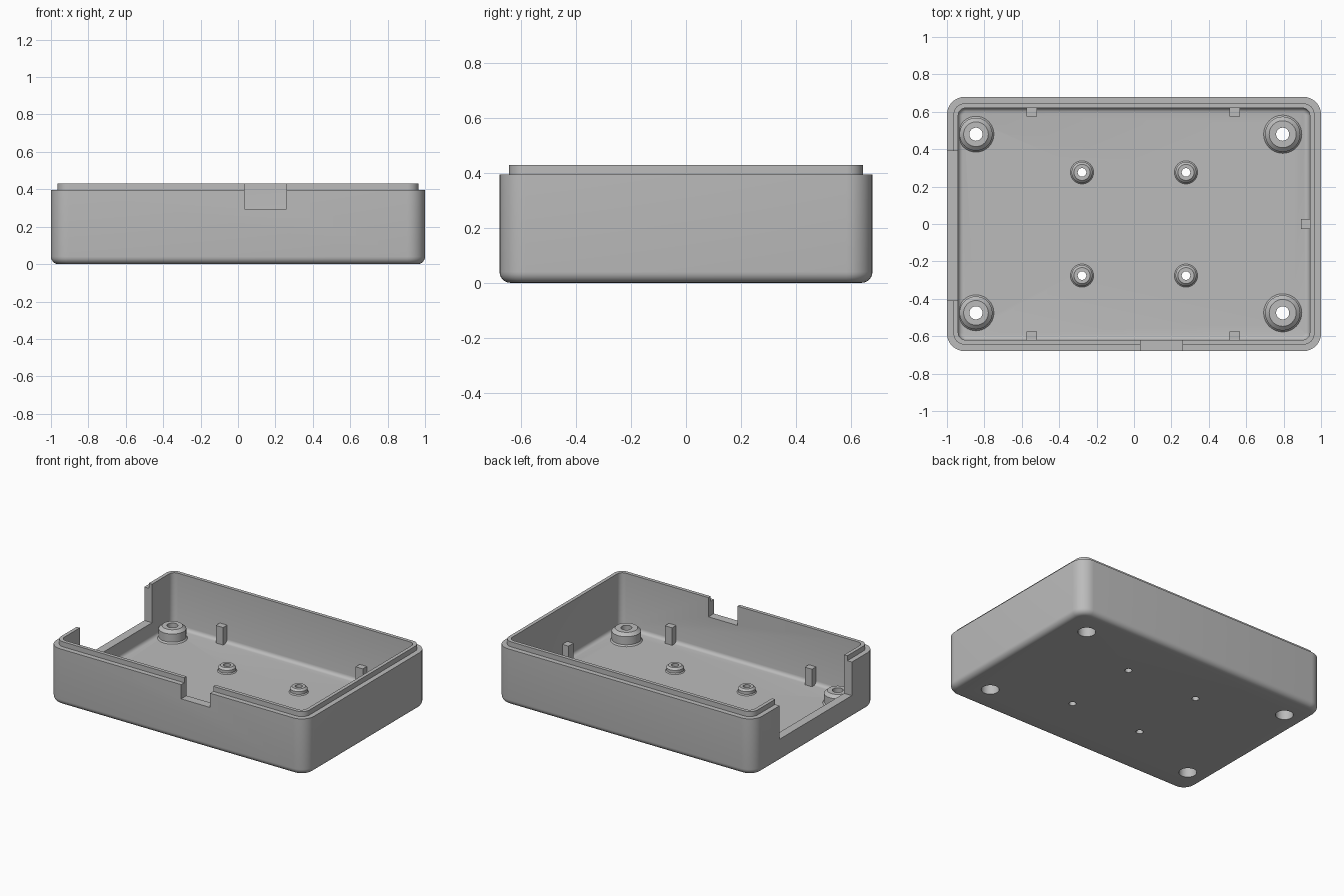
import bpy, bmesh, math
from mathutils import Matrix, Vector

if "Cube" in bpy.data.objects:
    bpy.data.objects.remove(bpy.data.objects["Cube"], do_unlink=True)

HALF_X, HALF_Y, FLOOR = 1.0, 0.68, 0.045

grey = bpy.data.materials.new("plain grey")
grey.use_nodes = True
grey.diffuse_color = (0.5, 0.5, 0.5, 1)
grey.node_tree.nodes["Principled BSDF"].inputs["Base Color"].default_value = (0.5, 0.5, 0.5, 1)


def make(name, bm):
    bmesh.ops.recalc_face_normals(bm, faces=bm.faces)
    mesh = bpy.data.meshes.new(name)
    bm.to_mesh(mesh)
    bm.free()
    mesh.materials.append(grey)
    obj = bpy.data.objects.new(name, mesh)
    bpy.context.collection.objects.link(obj)
    return obj


def smooth(obj):
    bpy.ops.object.select_all(action="DESELECT")
    obj.select_set(True)
    bpy.context.view_layer.objects.active = obj
    bpy.ops.object.shade_smooth_by_angle(angle=math.radians(35))


def rounded_ring(bm, inset, z, radius, steps=8):
    """One rounded rectangle of vertices."""
    ring = []
    cx, cy = HALF_X - inset - radius, HALF_Y - inset - radius
    for quarter, (sx, sy) in enumerate([(1, 1), (-1, 1), (-1, -1), (1, -1)]):
        for i in range(steps + 1):
            a = math.pi / 2 * (quarter + i / steps)
            ring.append(bm.verts.new((sx * cx + radius * math.cos(a),
                                      sy * cy + radius * math.sin(a), z)))
    return ring


def bridge(bm, a, b, closed=True):
    n = len(a)
    for i in range(n):
        bm.faces.new((a[i], a[(i + 1) % n], b[(i + 1) % n], b[i]))


def add_box(bm, x0, x1, y0, y1, z0, z1):
    size = Vector((x1 - x0, y1 - y0, z1 - z0))
    mid = Vector((x0 + x1, y0 + y1, z0 + z1)) / 2
    bmesh.ops.create_cube(bm, size=1, matrix=Matrix.Translation(mid) @ Matrix.Diagonal(size).to_4x4())


def add_cylinder(bm, x, y, r, z0, z1):
    bmesh.ops.create_cone(bm, cap_ends=True, segments=40, radius1=r, radius2=r, depth=z1 - z0,
                          matrix=Matrix.Translation((x, y, (z0 + z1) / 2)))


def lathe(name, x, y, profile, segments=40):
    bm = bmesh.new()
    rings = [[bm.verts.new((x + r * math.cos(math.tau * i / segments),
                            y + r * math.sin(math.tau * i / segments), z))
              for i in range(segments)] for r, z in profile]
    for a, b in zip(rings, rings[1:]):
        bridge(bm, a, b)
    smooth(make(name, bm))


# Tray shell: rounded base, stepped rim with lip, filleted inner floor
bm = bmesh.new()
EDGE, FILLET, WALL = 0.04, 0.025, 0.06
sections = []
for i in range(7):
    a = math.pi / 2 * i / 6
    inset = EDGE * (1 - math.sin(a))
    sections.append((inset, EDGE * (1 - math.cos(a)), 0.095 - inset))
sections += [(0, 0.395, 0.095), (0.035, 0.395, 0.06), (0.035, 0.43, 0.06), (WALL, 0.43, 0.04)]
for i in range(5):
    a = math.pi / 2 * i / 4
    inset = FILLET * (1 - math.cos(a))
    sections.append((WALL + inset, FLOOR + FILLET * (1 - math.sin(a)), 0.04 - inset))
rings = [rounded_ring(bm, *s) for s in sections]
for a, b in zip(rings, rings[1:]):
    bridge(bm, a, b)
bm.faces.new(rings[0])
bm.faces.new(rings[-1])
shell = make("tray_shell", bm)

# Openings: side and front notches, screw holes through the floor
corner_bosses = [(-0.845, 0.48, 0.088), (-0.845, -0.475, 0.088),
                 (0.795, 0.48, 0.094), (0.795, -0.475, 0.094)]
board_bosses = [(sx * 0.278, sy * 0.276) for sx in (-1, 1) for sy in (-1, 1)]
BORE, PIN = 0.057, 0.023
bm = bmesh.new()
add_box(bm, -1.2, -0.9, -0.41, 0.39, 0.16, 0.6)
add_box(bm, 0.035, 0.26, -0.9, -0.58, 0.295, 0.6)
for x, y, r in corner_bosses:
    add_cylinder(bm, x, y, BORE, -0.1, 0.2)
for x, y in board_bosses:
    add_cylinder(bm, x, y, PIN, -0.1, 0.2)
cutter = make("opening_cutter", bm)
cutter.hide_render = True
mod = shell.modifiers.new("openings", "BOOLEAN")
mod.object = cutter
mod.operation = "DIFFERENCE"
mod.solver = "EXACT"
bpy.context.view_layer.objects.active = shell
bpy.ops.object.modifier_apply(modifier=mod.name)
bpy.data.objects.remove(cutter, do_unlink=True)
smooth(shell)

# Corner screw bosses, chamfered on top and counterbored below
for i, (x, y, r) in enumerate(corner_bosses):
    lathe(f"corner_boss_{i + 1}", x, y,
          [(r + 0.008, FLOOR), (r, FLOOR + 0.01), (r, 0.112), (r - 0.022, 0.132),
           (0.035, 0.132), (0.035, 0.075), (BORE, 0.075), (BORE, FLOOR)])

# Small board standoffs
for i, (x, y) in enumerate(board_bosses):
    lathe(f"board_standoff_{i + 1}", x, y,
          [(0.062, FLOOR), (0.056, FLOOR + 0.007), (0.056, 0.072), (0.043, 0.085),
           (PIN, 0.085), (PIN, FLOOR)])

# Square support posts against the walls
posts = [(x - 0.028, x + 0.028, *sorted((s * 0.575, s * 0.63)))
         for x in (-0.547, 0.538) for s in (-1, 1)]
posts.append((0.892, 0.95, -0.028, 0.028))
for i, bounds in enumerate(posts):
    bm = bmesh.new()
    add_box(bm, *bounds, 0.03, 0.168)
    make(f"support_post_{i + 1}", bm)
